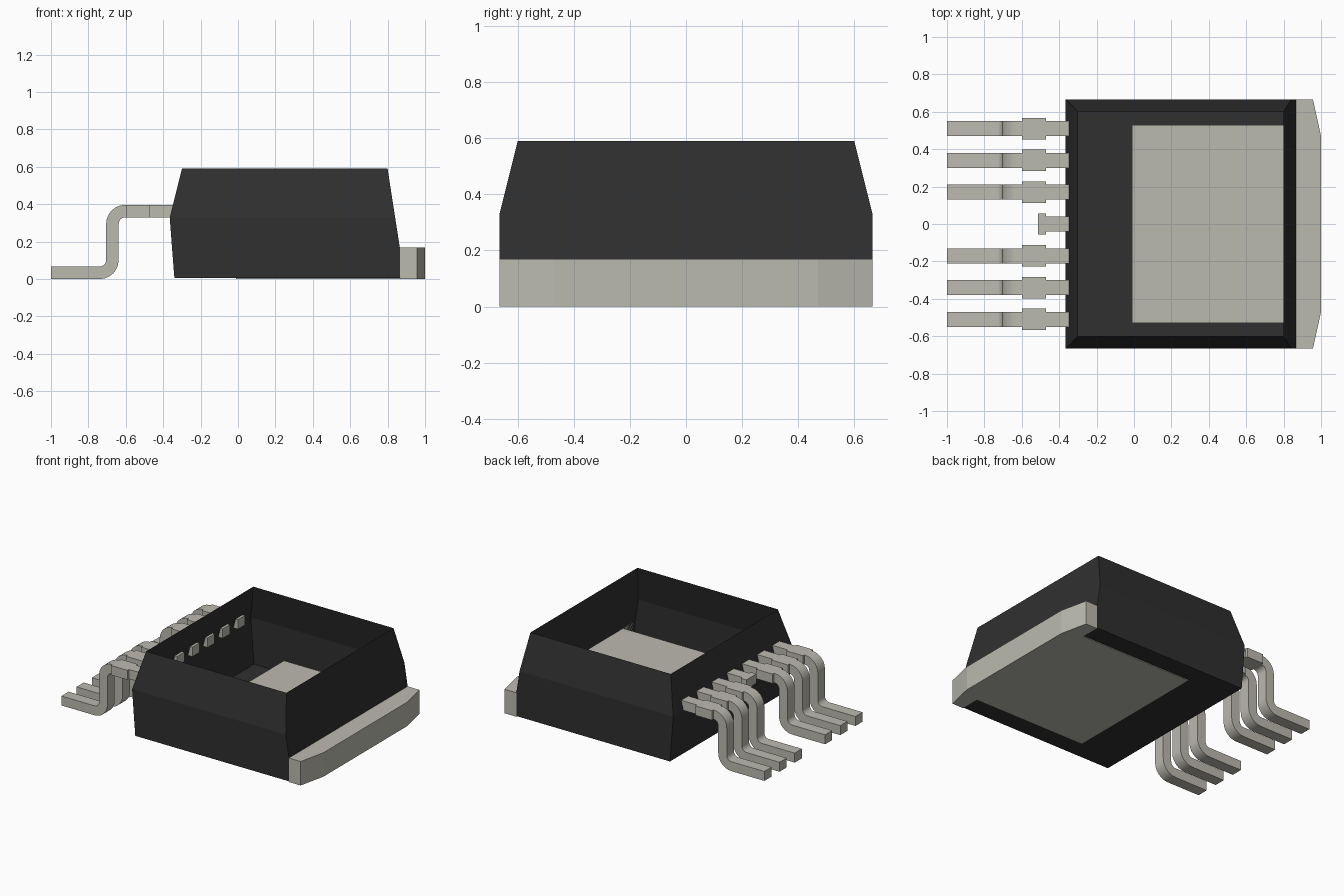
import bpy, bmesh, math

cube = bpy.data.objects.get("Cube")
if cube:
    bpy.data.objects.remove(cube, do_unlink=True)


def material(name, rgb, rough):
    m = bpy.data.materials.new(name)
    m.use_nodes = True
    m.diffuse_color = (*rgb, 1)
    bsdf = m.node_tree.nodes["Principled BSDF"]
    bsdf.inputs["Base Color"].default_value = (*rgb, 1)
    bsdf.inputs["Roughness"].default_value = rough
    return m


black = material("black plastic", (0.029, 0.029, 0.029), 0.6)
metal = material("tinned metal", (0.50, 0.49, 0.43), 0.5)


def loft(name, rings, mat, cap_start=True, cap_end=True, smooth=False):
    """Skin a series of equal-length vertex rings, counter-clockwise about the path."""
    bm = bmesh.new()
    rows = [[bm.verts.new(p) for p in ring] for ring in rings]
    n = len(rows[0])
    for a, b in zip(rows, rows[1:]):
        for i in range(n):
            j = (i + 1) % n
            bm.faces.new((a[i], a[j], b[j], b[i]))
    if cap_start:
        bm.faces.new(rows[0][::-1])
    if cap_end:
        bm.faces.new(rows[-1])
    if cap_start and cap_end:
        bmesh.ops.recalc_face_normals(bm, faces=bm.faces)
    mesh = bpy.data.meshes.new(name)
    bm.to_mesh(mesh)
    bm.free()
    mesh.materials.append(mat)
    ob = bpy.data.objects.new(name, mesh)
    bpy.context.collection.objects.link(ob)
    if smooth:
        bpy.ops.object.select_all(action='DESELECT')
        ob.select_set(True)
        bpy.context.view_layer.objects.active = ob
        bpy.ops.object.shade_smooth_by_angle(angle=math.radians(30))
    return ob


# Body: open-topped tapered shell (z, left x, right x, half width)
levels = [(0.005, -0.34, 0.865, 0.665), (0.17, -0.353, 0.865, 0.665),
          (0.33, -0.365, 0.84, 0.665), (0.59, -0.30, 0.80, 0.60)]
loft("body_shell",
     [[(l, -w, z), (r, -w, z), (r, w, z), (l, w, z)] for z, l, r, w in levels],
     black, cap_end=False)

# Heat slug with the protruding, corner-clipped tab
half = [(-0.01, 0.53), (0.865, 0.53), (0.865, 0.665), (0.957, 0.665), (1.0, 0.47)]
outline = [(x, -y) for x, y in half] + half[::-1]
loft("heat_tab", [[(x, y, z) for x, y in outline] for z in (0.0, 0.17)], metal)

# Leads: rectangular sections (outer point, inner point, half width)
T, R_IN, R_OUT, STEPS = 0.067, 0.035, 0.102, 6
NARROW, WIDE, ROOT, TOP = 0.04, 0.057, -0.33, 0.397


def flat(x, w):
    return ((x, TOP), (x, TOP - T), w)


def bend(cx, cz, start, end, upper):
    """Quarter-turn sections; 'upper' has its outside on the top side."""
    out = []
    for i in range(STEPS + 1):
        a = math.radians(start + (end - start) * i / STEPS)
        o, n = [(cx + r * math.cos(a), cz + r * math.sin(a)) for r in (R_OUT, R_IN)]
        out.append((o, n, NARROW) if upper else (n, o, NARROW))
    return out


def lead(name, y, sections):
    rings = [[(a[0], y - w, a[1]), (a[0], y + w, a[1]),
              (b[0], y + w, b[1]), (b[0], y - w, b[1])] for a, b, w in sections]
    loft(name, rings, metal, smooth=True)


root = [flat(ROOT, NARROW), flat(-0.47, NARROW), flat(-0.47, WIDE)]
long_lead = (root + [flat(-0.60, WIDE), flat(-0.60, NARROW)]
             + bend(-0.603, TOP - R_OUT, 90, 180, True)
             + bend(-0.74, R_OUT, 0, -90, False)
             + [((-1.0, T), (-1.0, 0.0), NARROW)])
short_lead = root + [flat(-0.513, WIDE)]

for k in range(-3, 4):
    lead(f"lead_{k + 4}" if k else "short_centre_lead", 0.17 * k,
         long_lead if k else short_lead)
